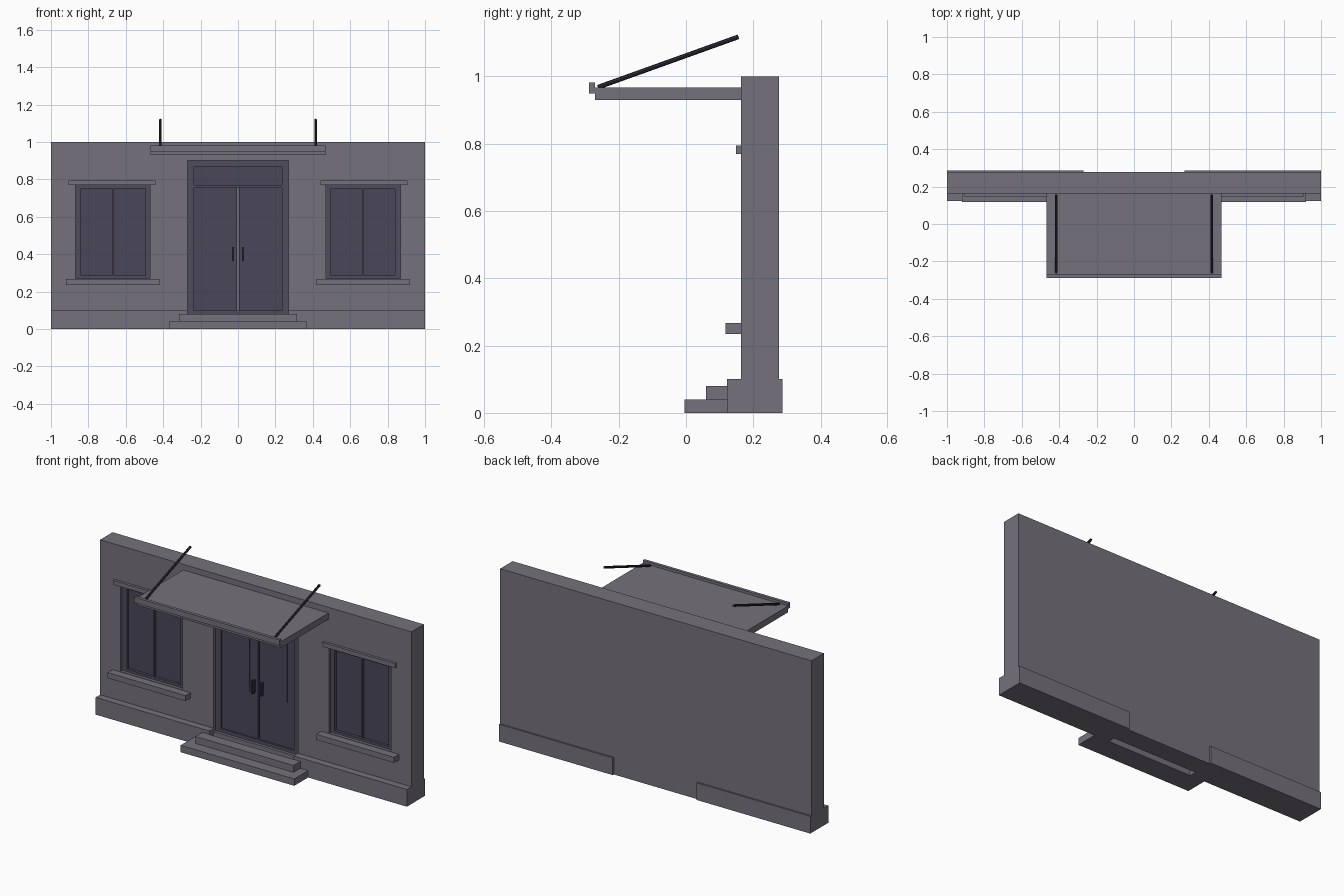
import bpy
from mathutils import Vector

if "Cube" in bpy.data.objects:
    bpy.data.objects.remove(bpy.data.objects["Cube"])


def material(name, color):
    m = bpy.data.materials.new(name)
    m.diffuse_color = (*color, 1)
    m.use_nodes = True
    m.node_tree.nodes["Principled BSDF"].inputs["Base Color"].default_value = m.diffuse_color
    return m


WALL = material("wall grey", (0.180, 0.165, 0.200))
FRAME = material("frame slate", (0.080, 0.072, 0.108))
GLASS = material("dark glass", (0.068, 0.061, 0.100))
METAL = material("dark metal", (0.030, 0.027, 0.040))


def box(name, x, y, z, mat):
    """Box from (min, max) ranges on each axis."""
    sx, sy, sz = (r[1] - r[0] for r in (x, y, z))
    bpy.ops.mesh.primitive_cube_add(size=1)
    ob = bpy.context.object
    ob.name = name
    for v in ob.data.vertices:
        v.co = ((x[0] + x[1]) / 2 + v.co.x * sx,
                (y[0] + y[1]) / 2 + v.co.y * sy,
                (z[0] + z[1]) / 2 + v.co.z * sz)
    ob.data.materials.append(mat)
    return ob


def pair(name, x, y, z, mat):
    """Box on the right and its mirror on the left."""
    box(name + "_right", x, y, z, mat)
    box(name + "_left", (-x[1], -x[0]), y, z, mat)


def rod(name, a, b, radius, mat):
    a, b = Vector(a), Vector(b)
    d = b - a
    bpy.ops.mesh.primitive_cylinder_add(vertices=8, radius=radius, depth=d.length,
                                        location=(a + b) / 2)
    ob = bpy.context.object
    ob.name = name
    ob.rotation_euler = d.to_track_quat('Z', 'Y').to_euler()
    ob.data.materials.append(mat)


FRONT, BACK = 0.163, 0.277

# wall with door and window recesses
wall = box("wall", (-1, 1), (FRONT, BACK), (0, 1), WALL)
for label, x, z in (("door", (-0.27, 0.27), (0.08, 0.90)),
                    ("left_window", (-0.87, -0.47), (0.27, 0.77)),
                    ("right_window", (0.47, 0.87), (0.27, 0.77))):
    cutter = box(label + "_cutter", x, (0.10, 0.215), z, WALL)
    mod = wall.modifiers.new(label, 'BOOLEAN')
    mod.operation = 'DIFFERENCE'
    mod.solver = 'EXACT'
    mod.object = cutter
    bpy.context.view_layer.objects.active = wall
    bpy.ops.object.modifier_apply(modifier=mod.name)
    bpy.data.objects.remove(cutter)

# plinth, interrupted at the door
pair("plinth", (0.27, 1), (0.122, 0.287), (0, 0.10), WALL)

# entrance steps
box("lower_step", (-0.365, 0.365), (-0.005, 0.122), (0, 0.04), WALL)
box("upper_step", (-0.315, 0.315), (0.06, 0.122), (0.04, 0.08), WALL)

# door frame and transom
pair("door_jamb", (0.235, 0.27), (0.18, 0.215), (0.08, 0.90), FRAME)
box("door_head", (-0.235, 0.235), (0.18, 0.215), (0.87, 0.90), FRAME)
box("door_rail", (-0.235, 0.235), (0.18, 0.215), (0.755, 0.77), FRAME)
box("door_threshold", (-0.235, 0.235), (0.18, 0.215), (0.08, 0.10), FRAME)
box("transom_glass", (-0.235, 0.235), (0.195, 0.215), (0.77, 0.87), GLASS)

# double doors with glass plates and handles
pair("door_leaf", (0.005, 0.235), (0.19, 0.215), (0.10, 0.755), GLASS)
pair("door_glass", (0.057, 0.184), (0.186, 0.19), (0.36, 0.71), GLASS)
pair("door_handle", (0.021, 0.032), (0.165, 0.19), (0.364, 0.438), METAL)

# windows: frame, mullion, panes, sill and header
pair("window_jamb_outer", (0.84, 0.87), (0.18, 0.215), (0.27, 0.77), FRAME)
pair("window_jamb_inner", (0.47, 0.495), (0.18, 0.215), (0.27, 0.77), FRAME)
pair("window_top", (0.495, 0.84), (0.18, 0.215), (0.75, 0.77), FRAME)
pair("window_bottom", (0.495, 0.84), (0.18, 0.215), (0.27, 0.285), FRAME)
pair("window_mullion", (0.663, 0.673), (0.18, 0.215), (0.285, 0.75), FRAME)
pair("window_glass", (0.495, 0.84), (0.195, 0.215), (0.285, 0.75), GLASS)
pair("window_sill", (0.42, 0.92), (0.118, FRONT), (0.235, 0.267), WALL)
pair("window_header", (0.44, 0.905), (0.148, FRONT), (0.77, 0.795), WALL)

# canopy with front lip and tie rods
box("canopy", (-0.467, 0.467), (-0.27, FRONT), (0.93, 0.967), WALL)
box("canopy_lip", (-0.467, 0.467), (-0.288, -0.27), (0.95, 0.982), WALL)
for side, x in (("left", -0.415), ("right", 0.415)):
    rod("tie_rod_" + side, (x, -0.262, 0.968), (x, 0.156, 1.118), 0.007, METAL)
